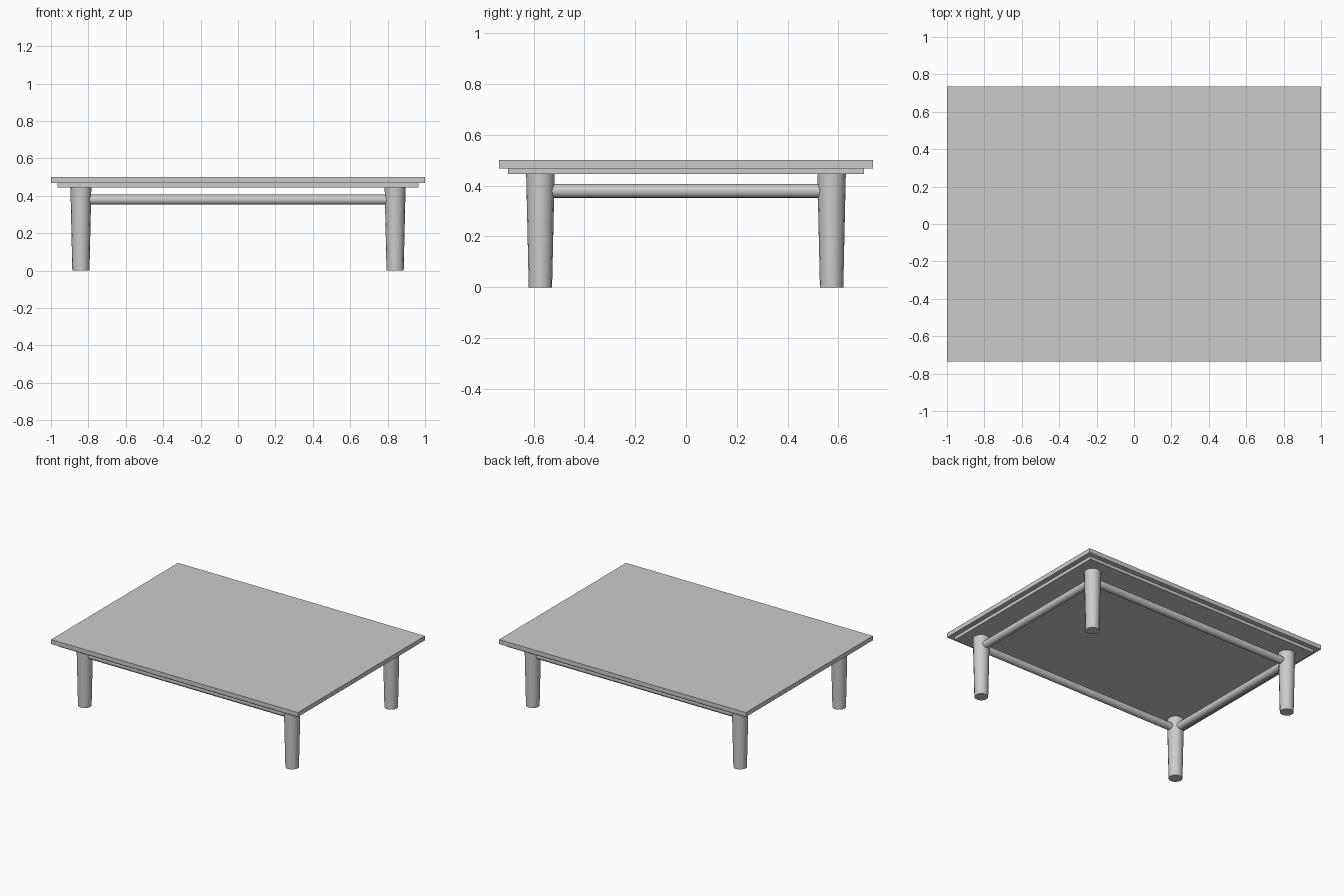
import bpy
from math import pi

if "Cube" in bpy.data.objects:
    bpy.data.objects.remove(bpy.data.objects["Cube"])

LEG_X, LEG_Y = 0.84, 0.573


def slab(name, sx, sy, z0, z1):
    bpy.ops.mesh.primitive_cube_add(size=1, location=(0, 0, (z0 + z1) / 2))
    ob = bpy.context.object
    ob.name = name
    ob.scale = (sx, sy, z1 - z0)
    bpy.ops.object.transform_apply(location=False, rotation=False, scale=True)
    return ob


def rod(name, loc, length, rot):
    bpy.ops.mesh.primitive_cylinder_add(vertices=16, radius=0.027, depth=length,
                                        location=loc, rotation=rot)
    bpy.context.object.name = name
    bpy.ops.object.shade_smooth_by_angle(angle=pi / 6)


# table top and the stepped panel beneath it
slab("table_top", 2.0, 1.47, 0.468, 0.5)
slab("under_panel", 1.93, 1.40, 0.445, 0.468)

# tapered round legs
for x, sx in ((-LEG_X, "left"), (LEG_X, "right")):
    for y, sy in ((-LEG_Y, "front"), (LEG_Y, "back")):
        bpy.ops.mesh.primitive_cone_add(vertices=16, radius1=0.046, radius2=0.056,
                                        depth=0.447, location=(x, y, 0.2235))
        bpy.context.object.name = f"{sy}_{sx}_leg"
        bpy.ops.object.shade_smooth_by_angle(angle=pi / 6)

# round stretchers between the legs
for s, label in ((-1, "front"), (1, "back")):
    rod(f"{label}_stretcher", (0, s * LEG_Y, 0.379), 2 * LEG_X, (0, pi / 2, 0))
for s, label in ((-1, "left"), (1, "right")):
    rod(f"{label}_stretcher", (s * LEG_X, 0, 0.379), 2 * LEG_Y, (pi / 2, 0, 0))
